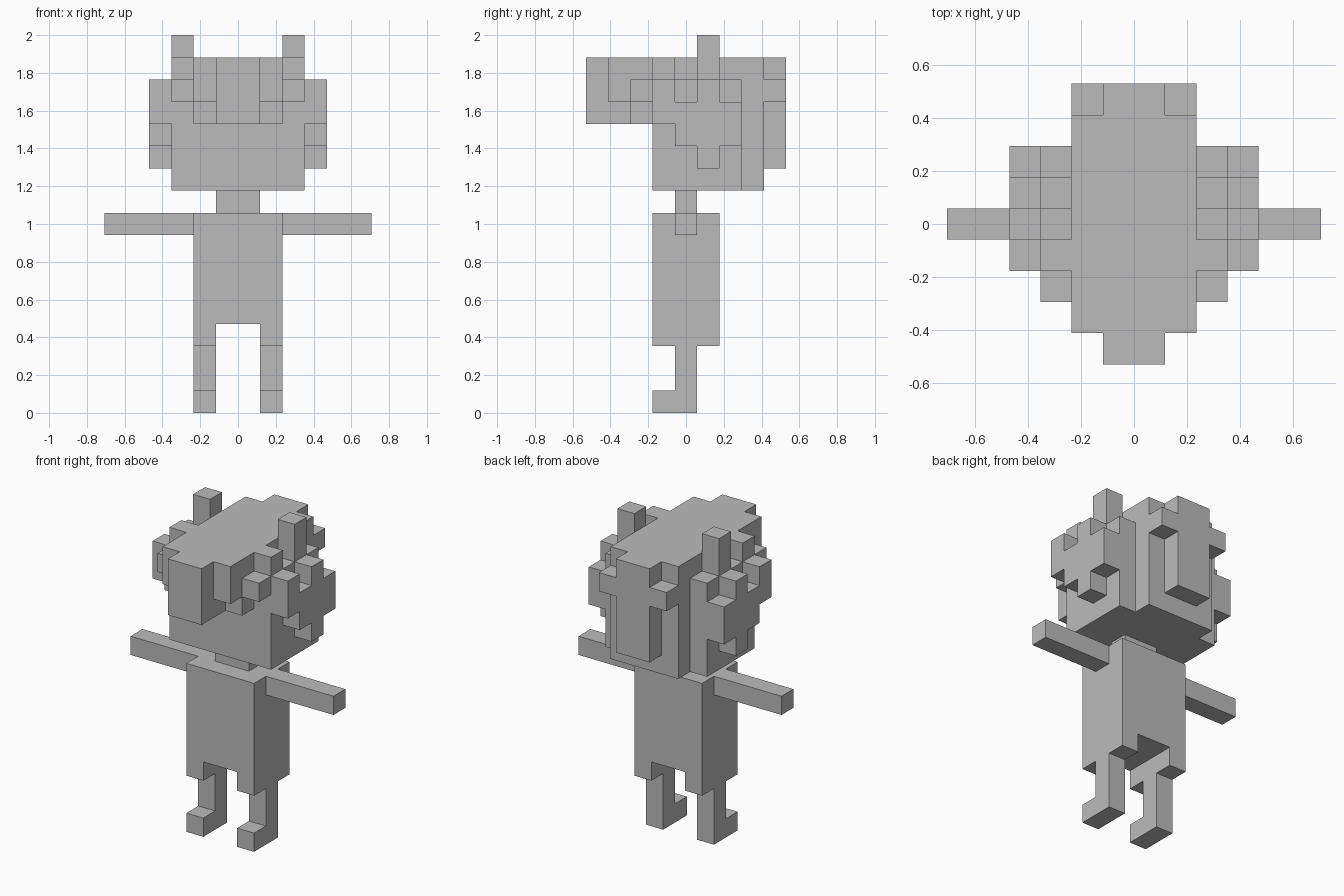
import bpy
import bmesh
from mathutils import Vector

if "Cube" in bpy.data.objects:
    bpy.data.objects.remove(bpy.data.objects["Cube"])

U = 2 / 17  # edge length of one cube

grey = bpy.data.materials.new("plain_grey")
grey.diffuse_color = (0.5, 0.5, 0.5, 1)
grey.use_nodes = True
grey.node_tree.nodes["Principled BSDF"].inputs["Base Color"].default_value = grey.diffuse_color

# Boxes as (x0, x1, y0, y1, z0, z1) in cube units, mirrored across x.
# Cell rows in y are centred on whole numbers.
PARTS = {
    "feet": [(1, 2, -1, 1, 0, 1)],
    "legs": [(1, 2, 0, 1, 1, 3)],
    "torso": [(0, 2, -1, 2, 4, 9), (1, 2, -1, 2, 3, 4)],
    "arms": [(2, 6, 0, 1, 8, 9)],
    "neck": [(0, 1, 0, 1, 9, 10)],
    "head": [(0, 3, -1, 3, 10, 15)],
    "top_hair": [(0, 2, -1, 3, 15, 16), (2, 3, -1, 0, 15, 16)],
    "fringe": [(0, 1, -4, -1, 13, 16), (1, 2, -3, -1, 14, 16),
               (1, 2, -2, -1, 13, 14), (2, 3, -2, -1, 14, 15)],
    "back_hair": [(0, 2, 3, 4, 10, 16), (0, 1, 4, 5, 11, 16),
                  (1, 2, 4, 5, 14, 15)],
    "side_hair": [(3, 4, -1, 0, 13, 15), (3, 4, 0, 1, 12, 14),
                  (3, 4, 1, 2, 11, 15), (3, 4, 2, 3, 12, 14)],
    "ears": [(2, 3, 1, 2, 15, 17)],
}


def cells(boxes):
    """Fill boxes with cubes on both sides of the centre plane."""
    out = set()
    for x0, x1, y0, y1, z0, z1 in boxes:
        for x in range(x0, x1):
            for y in range(y0, y1):
                for z in range(z0, z1):
                    out |= {(x, y, z), (-1 - x, y, z)}
    return out


filled = {name: cells(boxes) for name, boxes in PARTS.items()}
solid = set().union(*filled.values())


def build(name, part):
    """Make one part out of the cube sides that touch open air."""
    bm = bmesh.new()
    for cell in part:
        centre = Vector(cell) + Vector((0.5, 0, 0.5))
        for axis in range(3):
            for sign in (-1, 1):
                n = Vector((0, 0, 0))
                n[axis] = sign
                if tuple(int(c + d) for c, d in zip(cell, n)) in solid:
                    continue
                a = Vector((0, 0, 0))
                a[(axis + 1) % 3] = 0.5
                b = n.cross(a)
                mid = centre + n * 0.5
                corners = (mid - a - b, mid + a - b, mid + a + b, mid - a + b)
                bm.faces.new([bm.verts.new(c * U) for c in corners])
    bmesh.ops.remove_doubles(bm, verts=bm.verts, dist=0.001)
    # Merge the small squares into large flat sides
    bmesh.ops.dissolve_limit(bm, angle_limit=0.01, verts=bm.verts, edges=bm.edges)
    mesh = bpy.data.meshes.new(name)
    bm.to_mesh(mesh)
    bm.free()
    mesh.materials.append(grey)
    bpy.context.collection.objects.link(bpy.data.objects.new(name, mesh))


for part_name, part_cells in filled.items():
    build(part_name, part_cells)
